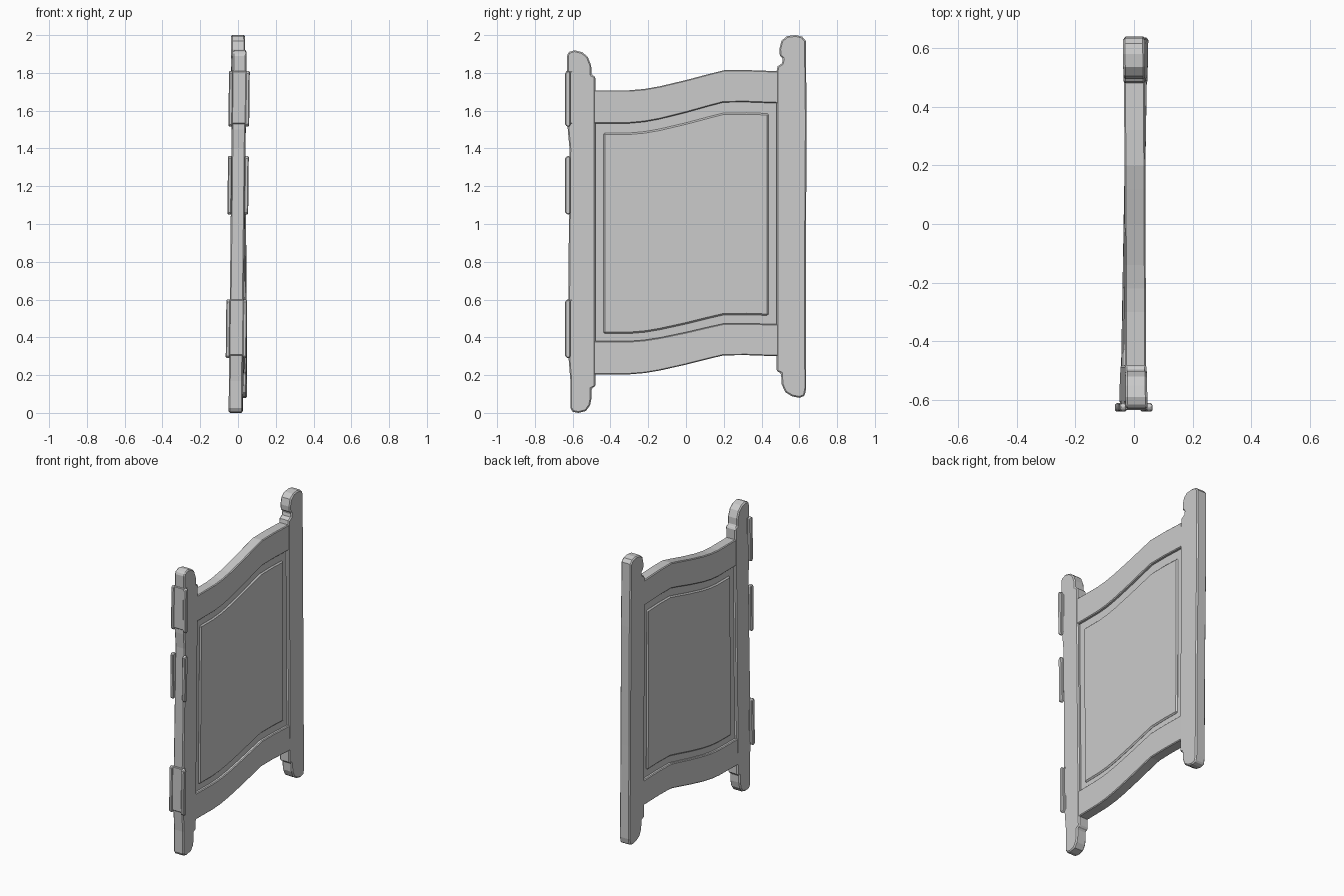
import bpy, bmesh, math


def lean(y, z):
    # the old door is slightly warped: each post leans its own way
    left = -0.012 + 0.020 * z / 1.9
    right = 0.011 - 0.011 * z / 2.0
    t = (y + 0.56) / 1.12
    return left * (1 - t) + right * t


def slab(name, outline, x0, x1, bevel):
    """Extrude a (y, z) outline between x0 and x1, then warp it."""
    bm = bmesh.new()
    face = bm.faces.new([bm.verts.new((x0, y, z)) for y, z in outline])
    ext = bmesh.ops.extrude_face_region(bm, geom=[face])
    for v in ext["geom"]:
        if isinstance(v, bmesh.types.BMVert):
            v.co.x = x1
    for v in bm.verts:
        v.co.x += lean(v.co.y, v.co.z)
    # triangulate the wide caps so the warped faces stay well defined
    bmesh.ops.recalc_face_normals(bm, faces=bm.faces)
    me = bpy.data.meshes.new(name)
    bm.to_mesh(me)
    bm.free()
    ob = bpy.data.objects.new(name, me)
    bpy.context.collection.objects.link(ob)
    if bevel:
        mod = ob.modifiers.new("worn_edges", 'BEVEL')
        mod.width = bevel
        mod.segments = 1
        mod.limit_method = 'ANGLE'
        mod.angle_limit = math.radians(50)
    return ob


# S-shaped sweep shared by the rails and the panel: (y, rise)
SWEEP = [(-0.49, 0), (-0.30, 0), (-0.22, 0.007), (-0.14, 0.021), (0, 0.054),
         (0.12, 0.086), (0.20, 0.106), (0.32, 0.107), (0.49, 0.101)]


def rise(y):
    for (a, ra), (b, rb) in zip(SWEEP, SWEEP[1:]):
        if y <= b:
            return ra + (rb - ra) * (y - a) / (b - a)
    return SWEEP[-1][1]


def swept(z_low, z_high, half_y, k_low=1.0, k_high=1.0):
    ys = [-half_y] + [y for y, _ in SWEEP[1:-1]] + [half_y]
    return ([(y, z_low + k_low * rise(y)) for y in ys] +
            [(y, z_high + k_high * rise(y)) for y in reversed(ys)])


# Posts
left_profile = [(-0.625, 0.33), (-0.612, 0.17), (-0.612, 0.025), (-0.60, 0.006),
                (-0.57, 0.0), (-0.53, 0.01), (-0.508, 0.04), (-0.50, 0.08),
                (-0.50, 0.13), (-0.48, 0.14), (-0.48, 1.78), (-0.50, 1.79),
                (-0.502, 1.84), (-0.52, 1.885), (-0.55, 1.91), (-0.59, 1.92),
                (-0.622, 1.91), (-0.63, 1.89), (-0.626, 1.50), (-0.617, 1.40)]
slab("hinge_post", left_profile, -0.037, 0.037, 0.007)

right_profile = [(0.48, 0.22), (0.503, 0.21), (0.507, 0.15), (0.525, 0.11),
                 (0.56, 0.088), (0.60, 0.08), (0.628, 0.09), (0.636, 0.13),
                 (0.634, 0.75), (0.639, 1.55), (0.634, 1.97), (0.615, 1.992),
                 (0.58, 2.0), (0.535, 1.995), (0.505, 1.97), (0.494, 1.925),
                 (0.497, 1.89), (0.514, 1.875), (0.508, 1.85), (0.485, 1.835),
                 (0.48, 1.81)]
slab("latch_post", right_profile, -0.037, 0.037, 0.007)

# Rails
slab("top_rail", swept(1.533, 1.708, 0.49, 1.05, 1.0), -0.0355, 0.0355, 0.005)
slab("bottom_rail", swept(0.204, 0.380, 0.49, 0.95, 0.88), -0.0355, 0.0355, 0.005)

# Recessed panel with a raised field on both faces
slab("panel_back", swept(0.36, 1.56, 0.487), -0.018, 0.018, 0)
slab("raised_field", swept(0.42, 1.482, 0.437, 0.93, 1.0), -0.027, 0.027, 0.008)

# Hinges: a plate across the post edge and a knuckle bar on each side
for label, z0, z1, edge in (("lower", 0.29, 0.60, -0.627),
                            ("middle", 1.05, 1.36, -0.624),
                            ("upper", 1.515, 1.81, -0.630)):
    if label != "middle":
        slab(label + "_hinge_plate",
             [(edge - 0.005, z0 + 0.015), (-0.60, z0 + 0.015),
              (-0.60, z1), (edge - 0.005, z1)], -0.038, 0.038, 0.004)
    for side in (-1, 1):
        x = side * 0.044
        slab("%s_hinge_%s" % (label, "back" if side < 0 else "front"),
             [(-0.640, z0 + 0.012), (-0.630, z0), (-0.617, z0), (-0.611, z0 + 0.012),
              (-0.611, z1 - 0.012), (-0.617, z1), (-0.630, z1), (-0.640, z1 - 0.012)],
             x - 0.011, x + 0.011, 0.005)
